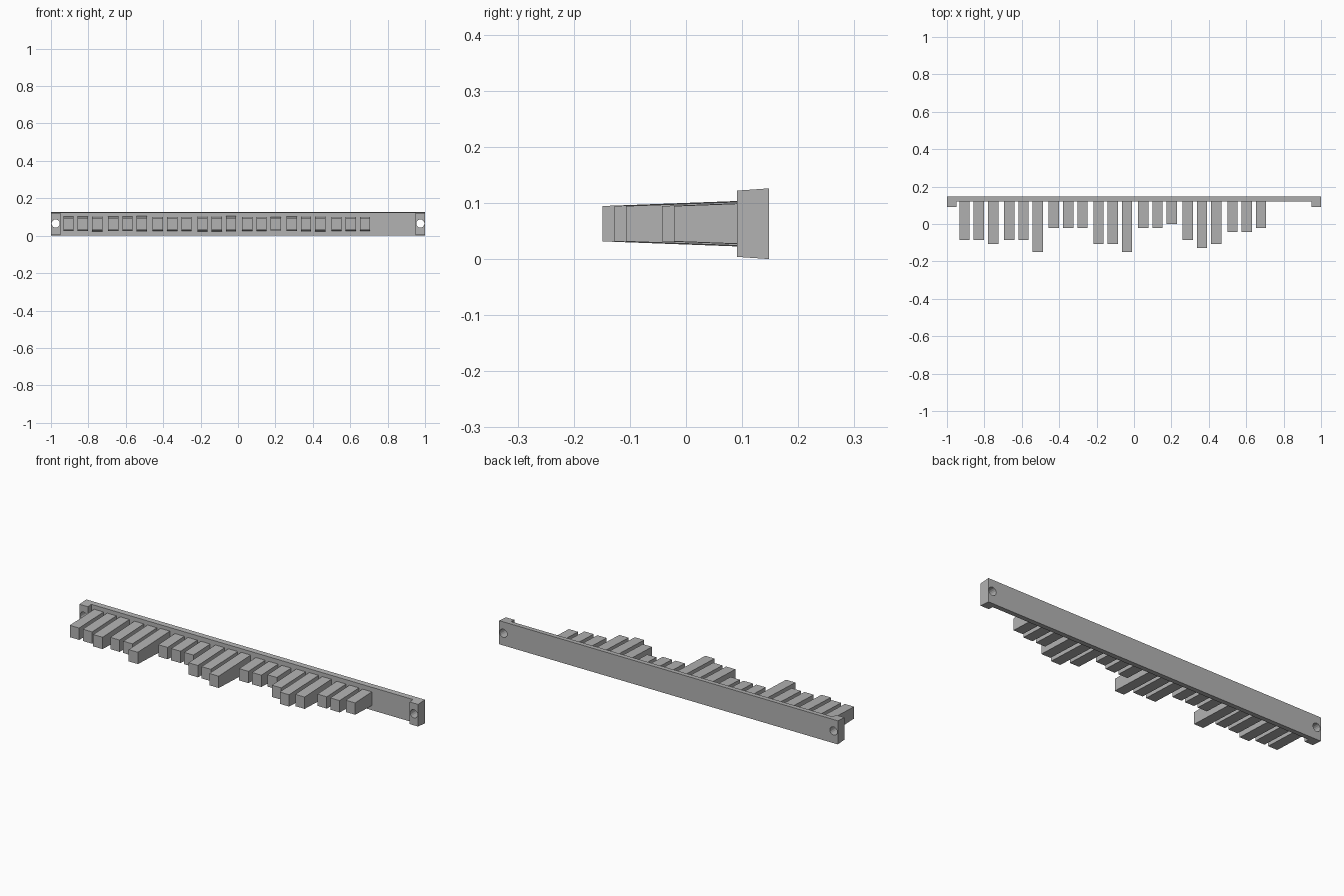
import bpy
import bmesh
import math

cube = bpy.data.objects.get("Cube")
if cube:
    bpy.data.objects.remove(cube, do_unlink=True)

grey = bpy.data.materials.new("plain grey")
grey.use_nodes = True
colour = (0.45, 0.45, 0.45, 1)
grey.diffuse_color = colour
grey.node_tree.nodes["Principled BSDF"].inputs["Base Color"].default_value = colour

MID = 0.063          # height of the centre line
BACK, FACE, LUG = 0.148, 0.12, 0.091


def tapered_prism(name, outline, half_height):
    """Extrude a plan outline about MID; half_height(y) gives the drafted sides."""
    bm = bmesh.new()
    rings = [[bm.verts.new((x, y, MID + s * half_height(y))) for x, y in outline]
             for s in (-1, 1)]
    bm.faces.new(rings[0][::-1])
    bm.faces.new(rings[1])
    n = len(outline)
    for i in range(n):
        j = (i + 1) % n
        bm.faces.new((rings[0][i], rings[0][j], rings[1][j], rings[1][i]))
    bmesh.ops.recalc_face_normals(bm, faces=bm.faces)
    mesh = bpy.data.meshes.new(name)
    bm.to_mesh(mesh)
    bm.free()
    mesh.materials.append(grey)
    obj = bpy.data.objects.new(name, mesh)
    bpy.context.collection.objects.link(obj)
    return obj


# Long back plate with a forward lug at each end
half_plan = [(1, BACK), (1, LUG), (0.95, LUG), (0.95, FACE)]
plan = half_plan + [(-x, y) for x, y in reversed(half_plan)]
plate = tapered_prism("back_plate", plan, lambda y: MID - 0.07 * (BACK - y))

# Round screw holes through both lugs
for side, label in ((1, "left"), (-1, "right")):
    bpy.ops.mesh.primitive_cylinder_add(
        vertices=16, radius=0.022, depth=0.3,
        location=(side * 0.975, FACE, MID + 0.002), rotation=(math.pi / 2, 0, 0))
    cutter = bpy.context.object
    cutter.name = label + "_hole_cutter"
    cutter.data.materials.append(grey)
    cut = plate.modifiers.new(label + "_hole", "BOOLEAN")
    cut.operation = "DIFFERENCE"
    cut.solver = "EXACT"
    cut.object = cutter
    bpy.context.view_layer.update()
    bpy.context.view_layer.objects.active = plate
    bpy.ops.object.modifier_apply(modifier=cut.name)
    bpy.data.objects.remove(cutter, do_unlink=True)

# Teeth in groups of three; each digit is the reach of one tooth
reaches = "445 447 111 557 110 465 221"
for g, group in enumerate(reaches.split()):
    for k, digit in enumerate(group):
        x = -0.906 + 0.2387 * g + 0.0765 * k
        tip = -0.0213 * int(digit)
        plan = [(x - 0.0275, tip), (x + 0.0275, tip),
                (x + 0.0275, FACE + 0.002), (x - 0.0275, FACE + 0.002)]
        tapered_prism(f"tooth_{g + 1}_{k + 1}", plan,
                      lambda y: 0.0315 + 0.0375 * (y - tip))
